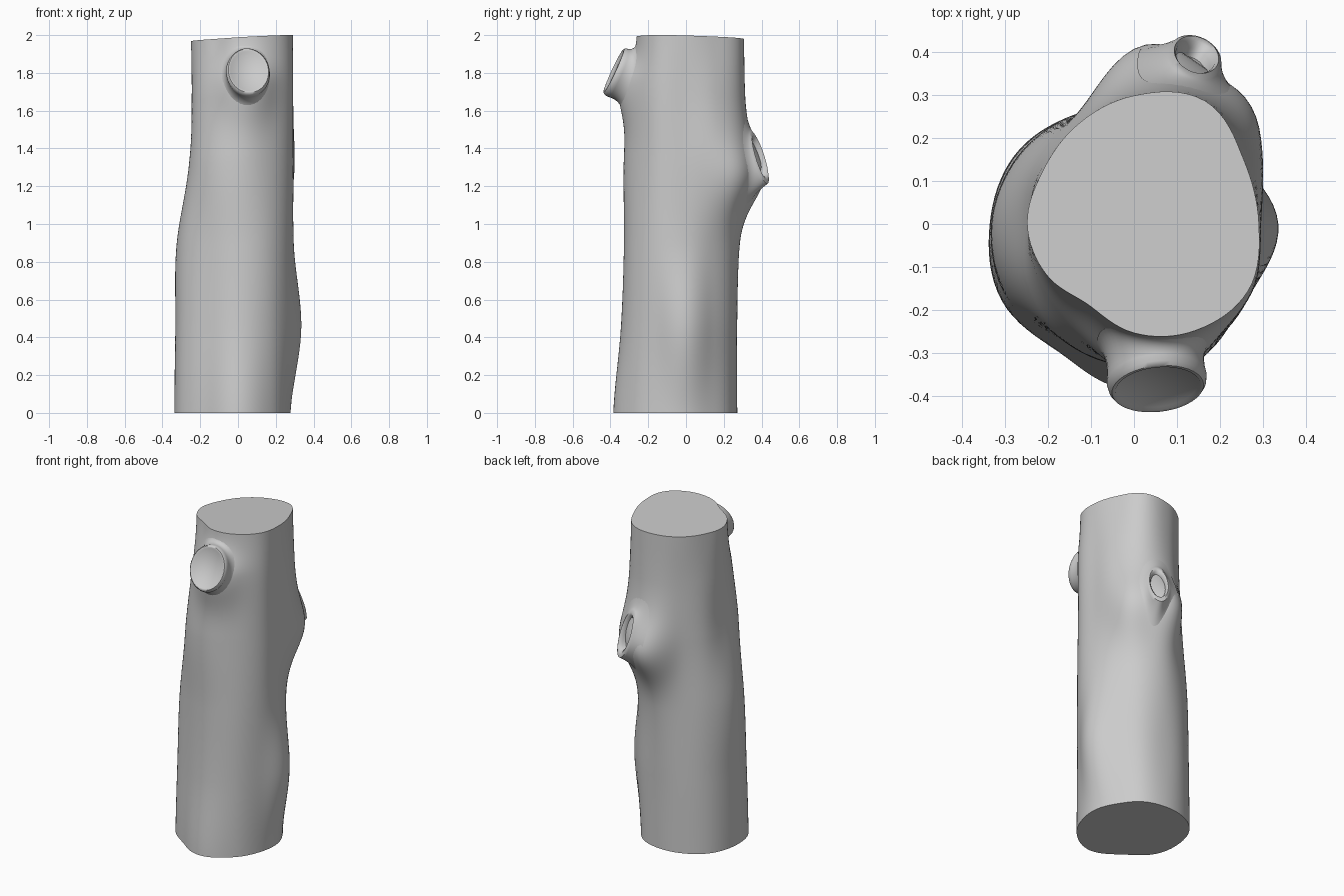
import bpy, bmesh, math
from mathutils import Vector

if "Cube" in bpy.data.objects:
    bpy.data.objects.remove(bpy.data.objects["Cube"])

# Trunk cross-sections: height, then radius every 30 degrees from +x
SECTIONS = [
    (0.00, [.275, .255, .265, .27, .29, .32, .335, .355, .345, .385, .345, .30]),
    (0.45, [.335, .285, .275, .27, .29, .315, .33, .345, .325, .345, .335, .315]),
    (0.90, [.292, .275, .28, .283, .285, .305, .325, .33, .315, .328, .33, .315]),
    (1.35, [.295, .325, .345, .33, .28, .265, .255, .285, .315, .328, .32, .315]),
    (1.70, [.29, .31, .335, .305, .265, .25, .245, .255, .27, .285, .30, .315]),
    (2.00, [.29, .295, .33, .298, .265, .245, .248, .235, .215, .252, .285, .307]),
]
# Swellings around knots: angle, height, amount, angular spread, spread below, spread above
BUMPS = [(math.radians(-82), 1.75, .08, .33, .14, .085),
         (math.radians(84), 1.27, .088, .24, .13, .12),
         (math.radians(48), 1.25, .055, .24, .13, .13)]
SIDES, RINGS = 96, 100


def spline(p0, p1, p2, p3, t):
    return p1 + .5 * t * (p2 - p0 + t * (2*p0 - 5*p1 + 4*p2 - p3 + t * (3*(p1 - p2) + p3 - p0)))


def around(radii, a):
    f = (a / (2 * math.pi)) % 1 * 12
    i = int(f)
    return spline(*[radii[(i + k) % 12] for k in (-1, 0, 1, 2)], f - i)


def radius(a, z):
    n = len(SECTIONS)
    i = max(k for k in range(n - 1) if SECTIONS[k][0] <= z)
    t = (z - SECTIONS[i][0]) / (SECTIONS[i + 1][0] - SECTIONS[i][0])
    r = spline(*[around(SECTIONS[min(max(i + k, 0), n - 1)][1], a) for k in (-1, 0, 1, 2)], t)
    for ba, bz, amp, sa, lo, hi in BUMPS:
        da = (a - ba + math.pi) % (2 * math.pi) - math.pi
        dz = (z - bz) / (lo if z < bz else hi)
        r += amp * math.exp(-.5 * ((da / sa) ** 2 + dz ** 2))
    return r


def skin(name, rings):
    """Join closed rings of points into a smooth, capped tube."""
    bm = bmesh.new()
    loops = [[bm.verts.new(p) for p in ring] for ring in rings]
    for a, b in zip(loops, loops[1:]):
        n = len(a)
        for i in range(n):
            j = (i + 1) % n
            bm.faces.new((a[i], a[j], b[j], b[i]))
    bm.faces.new(loops[-1])
    base = bm.faces.new(loops[0][::-1])
    bmesh.ops.recalc_face_normals(bm, faces=bm.faces)
    if name != "trunk":                      # knots stay open where they meet the trunk
        bmesh.ops.delete(bm, geom=[base], context='FACES_ONLY')
    me = bpy.data.meshes.new(name)
    bm.to_mesh(me)
    bm.free()
    ob = bpy.data.objects.new(name, me)
    bpy.context.collection.objects.link(ob)
    bpy.ops.object.select_all(action='DESELECT')
    ob.select_set(True)
    bpy.context.view_layer.objects.active = ob
    bpy.ops.object.shade_smooth_by_angle(angle=math.radians(50))


# Trunk, with a slightly slanted saw cut on top
rings = []
for k in range(RINGS + 1):
    z = 2 * k / RINGS
    ring = []
    for i in range(SIDES):
        a = 2 * math.pi * i / SIDES
        r = radius(a, min(z, 1.9999))
        x, y = r * math.cos(a), r * math.sin(a)
        ring.append((x, y, z * (1.982 + .055 * x - .025 * y) / 2))
    rings.append(ring)
skin("trunk", rings)


def on_trunk(p, sink):
    """Drop a point radially onto the trunk surface."""
    a, z = math.atan2(p.y, p.x), min(p.z, 1.95)
    r = radius(a, z) - sink
    return Vector((r * math.cos(a), r * math.sin(a), z))


def knot(name, centre, normal, half_w, half_h, neck, foot, drop, profile):
    """Cut face with a rim, flaring smoothly down to the trunk surface."""
    n = Vector(normal).normalized()
    u = Vector((0, 0, 1)).cross(n).normalized()
    v = n.cross(u)
    turns = [2 * math.pi * i / 40 for i in range(40)]

    def ellipse(s, d):
        return [Vector(centre) + n * d + (u * math.cos(t) * half_w + v * math.sin(t) * half_h) * s
                for t in turns]

    down = Vector((0, 0, -drop))
    rim = ellipse(*profile[0])
    mid = [on_trunk(p + down * .5, .0) for p in ellipse(neck, -.03)]
    end = [on_trunk(p + down, .004) for p in ellipse(foot, -.05)]
    flare = [[e * (1 - t) ** 2 + m * 2 * t * (1 - t) + r * t * t for e, m, r in zip(end, mid, rim)]
             for t in [k / 10 for k in range(10)]]
    skin(name, flare + [ellipse(*p) for p in profile])


# Large sawn branch stub on the front
knot("front_branch_stub", (.055, -.38, 1.81), (.1, -.9, .42), .107, .127, 1.15, 1.5, .01,
     [(1.09, -.022), (1.06, -.006), (1.0, .003), (.93, .003), (.88, -.003)])

# Small hollow knot on the back
knot("back_knot", (.14, .383, 1.35), (.42, .85, .32), .045, .105, 1.8, 2.6, .02,
     [(1.4, .006), (1.2, .012), (1.05, .006), (.95, -.01), (.88, -.03)])
